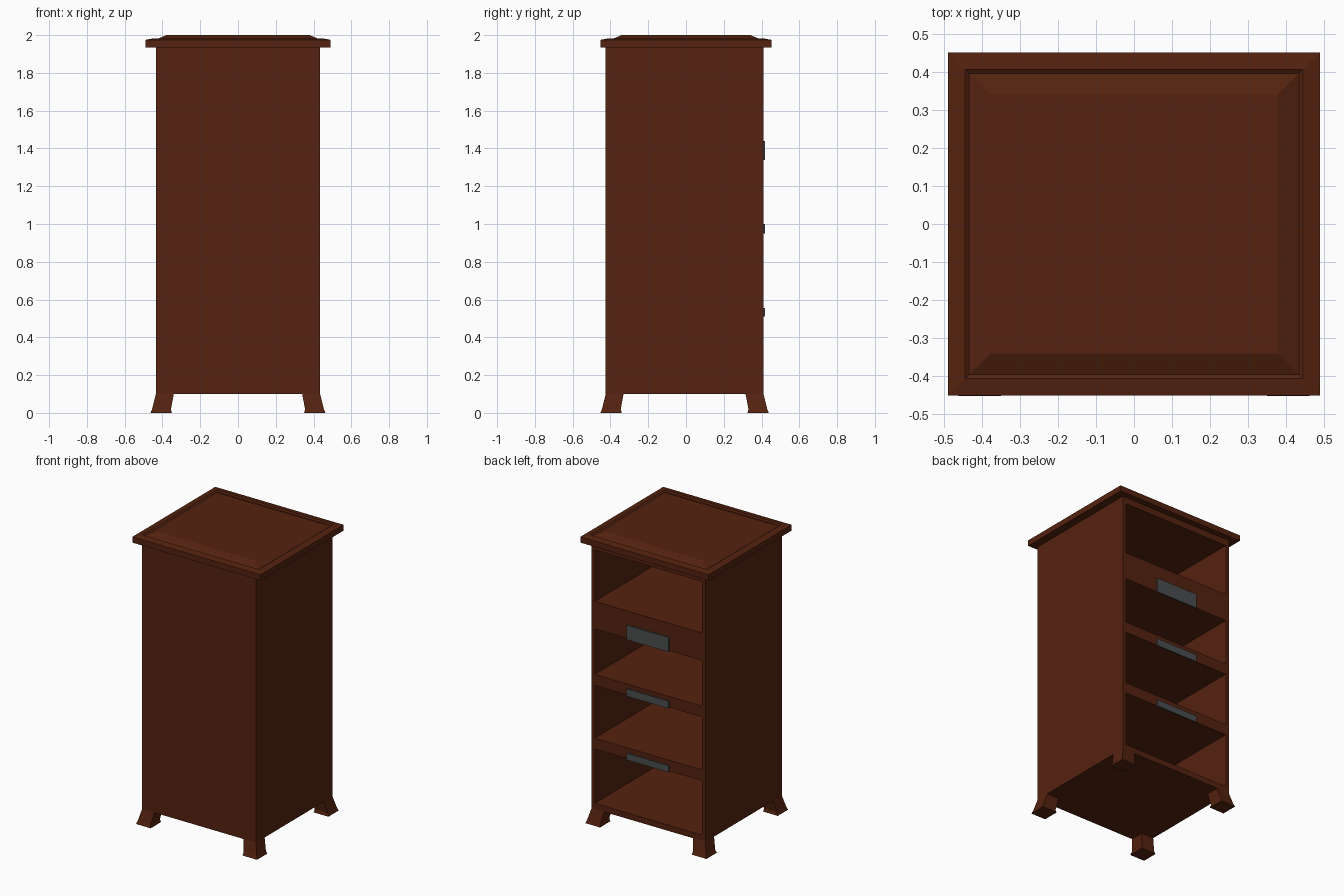
import bpy, bmesh

cube = bpy.data.objects.get("Cube")
if cube:
    bpy.data.objects.remove(cube)


def material(name, rgb):
    m = bpy.data.materials.new(name)
    m.use_nodes = True
    colour = (*rgb, 1.0)
    m.diffuse_color = colour
    m.node_tree.nodes["Principled BSDF"].inputs["Base Color"].default_value = colour
    return m


WOOD = material("dark red wood", (0.09, 0.016, 0.005))
METAL = material("grey metal", (0.07, 0.073, 0.075))


def loft(name, sections, mat):
    """Stack rectangles (x0, x1, y0, y1, z) from bottom to top and close both ends."""
    bm = bmesh.new()
    rings = []
    for x0, x1, y0, y1, z in sections:
        corners = ((x0, y0), (x1, y0), (x1, y1), (x0, y1))
        rings.append([bm.verts.new((x, y, z)) for x, y in corners])
    for low, high in zip(rings, rings[1:]):
        for i in range(4):
            j = (i + 1) % 4
            bm.faces.new((low[i], low[j], high[j], high[i]))
    bm.faces.new(rings[0][::-1])
    bm.faces.new(rings[-1])
    bmesh.ops.recalc_face_normals(bm, faces=bm.faces)
    mesh = bpy.data.meshes.new(name)
    bm.to_mesh(mesh)
    bm.free()
    mesh.materials.append(mat)
    obj = bpy.data.objects.new(name, mesh)
    bpy.context.collection.objects.link(obj)
    return obj


def box(name, x0, x1, y0, y1, z0, z1, mat=WOOD):
    return loft(name, [(x0, x1, y0, y1, z0), (x0, x1, y0, y1, z1)], mat)


# Carcass dimensions
W, FRONT, BACK = 0.435, -0.425, 0.41
BOTTOM, TOP, WALL = 0.1, 1.93, 0.025
INNER = W - WALL

# Side walls and closed front panel
for side, sign in (("left", 1), ("right", -1)):
    xs = sorted((sign * W, sign * INNER))
    box(side + "_wall", *xs, FRONT, BACK, BOTTOM, TOP)
box("front_panel", -INNER, INNER, FRONT, FRONT + WALL, BOTTOM, TOP)

# Floor, shelves and ceiling
levels = {
    "floor": (BOTTOM, 0.14),
    "lower_shelf": (0.515, 0.59),
    "middle_shelf": (0.955, 1.03),
    "upper_shelf": (1.345, 1.535),
    "ceiling": (1.89, TOP),
}
for name, (z0, z1) in levels.items():
    box(name, -INNER, INNER, FRONT + WALL, BACK, z0, z1)

# Metal plates on the shelf edges
for name, z0, z1 in (("lower_plate", 0.51, 0.555), ("middle_plate", 0.95, 1.0),
                     ("upper_plate", 1.34, 1.44)):
    box(name, -0.16, 0.16, BACK, BACK + 0.009, z0, z1, METAL)

# Lid with sloped rim, narrow groove and raised centre
lid_steps = [(0.0, 1.935), (0.0, 1.975), (0.045, 1.983), (0.055, 1.976), (0.11, 2.0)]
loft("lid", [(-0.49 + d, 0.49 - d, -0.452 + d, 0.452 - d, z) for d, z in lid_steps], WOOD)
box("lid_underside", -W, W, FRONT, BACK, TOP, 1.936)

# Flared feet: inner and outer distance from the centre at each height
foot_steps = [(0.35, 0.463, 0.0), (0.355, 0.455, 0.02), (0.34, W, BOTTOM)]
SHIFT = (FRONT + BACK) / 2
for end, sy in (("front", -1), ("back", 1)):
    for side, sx in (("left", 1), ("right", -1)):
        rings = []
        for a, b, z in foot_steps:
            xs = sorted((sx * a, sx * b))
            ys = sorted((sy * (a - 0.017) + SHIFT, sy * (b - 0.0175) + SHIFT))
            rings.append((*xs, *ys, z))
        loft(f"{end}_{side}_foot", rings, WOOD)
